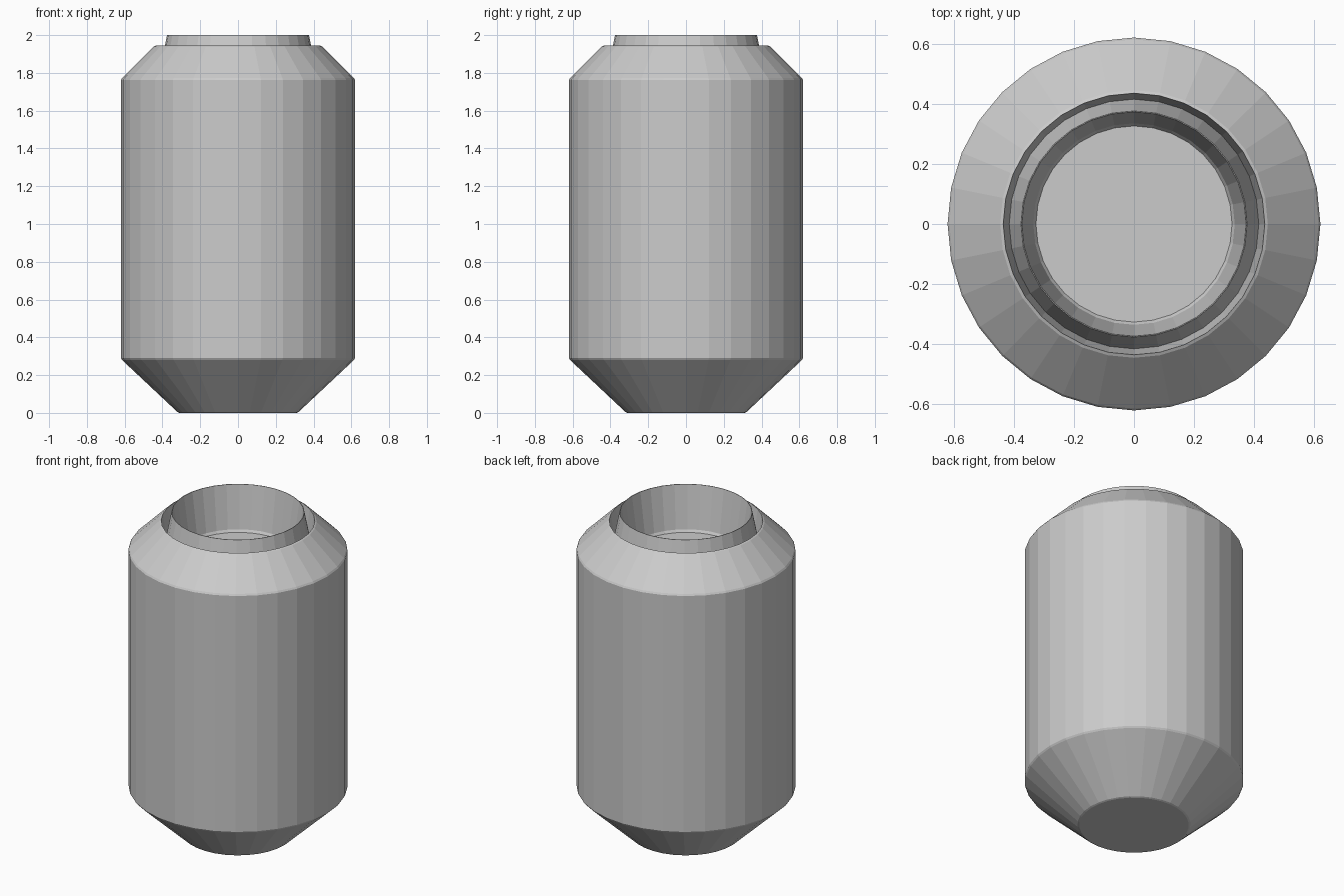
import bpy, bmesh
from math import cos, sin, pi

if "Cube" in bpy.data.objects:
    bpy.data.objects.remove(bpy.data.objects["Cube"])

SIDES = 32


def lathe(name, profile):
    """Revolve an (r, z) profile about z, capping both ends with flat discs."""
    bm = bmesh.new()
    rings = [[bm.verts.new((r * cos(2 * pi * i / SIDES), r * sin(2 * pi * i / SIDES), z))
              for i in range(SIDES)] for r, z in profile]
    for a, b in zip(rings, rings[1:]):
        for i in range(SIDES):
            j = (i + 1) % SIDES
            bm.faces.new((a[i], a[j], b[j], b[i]))
    bm.faces.new(rings[0][::-1])
    bm.faces.new(rings[-1])
    bmesh.ops.recalc_face_normals(bm, faces=bm.faces[:])
    mesh = bpy.data.meshes.new(name)
    bm.to_mesh(mesh)
    bm.free()
    obj = bpy.data.objects.new(name, mesh)
    bpy.context.collection.objects.link(obj)
    return obj


# Canister: tapered foot, straight body, shoulder, groove, collar, recessed floor
foot = [(0.31, 0.0), (0.32, 0.004)]
body = [(0.614, 0.28), (0.62, 0.29), (0.62, 1.763), (0.614, 1.773)]
shoulder = [(0.445, 1.94), (0.435, 1.945)]
groove = [(0.415, 1.80)]
collar = [(0.376, 2.0), (0.373, 2.0)]
recess = [(0.335, 1.735), (0.326, 1.72)]

lathe("canister", foot + body + shoulder + groove + collar + recess)
